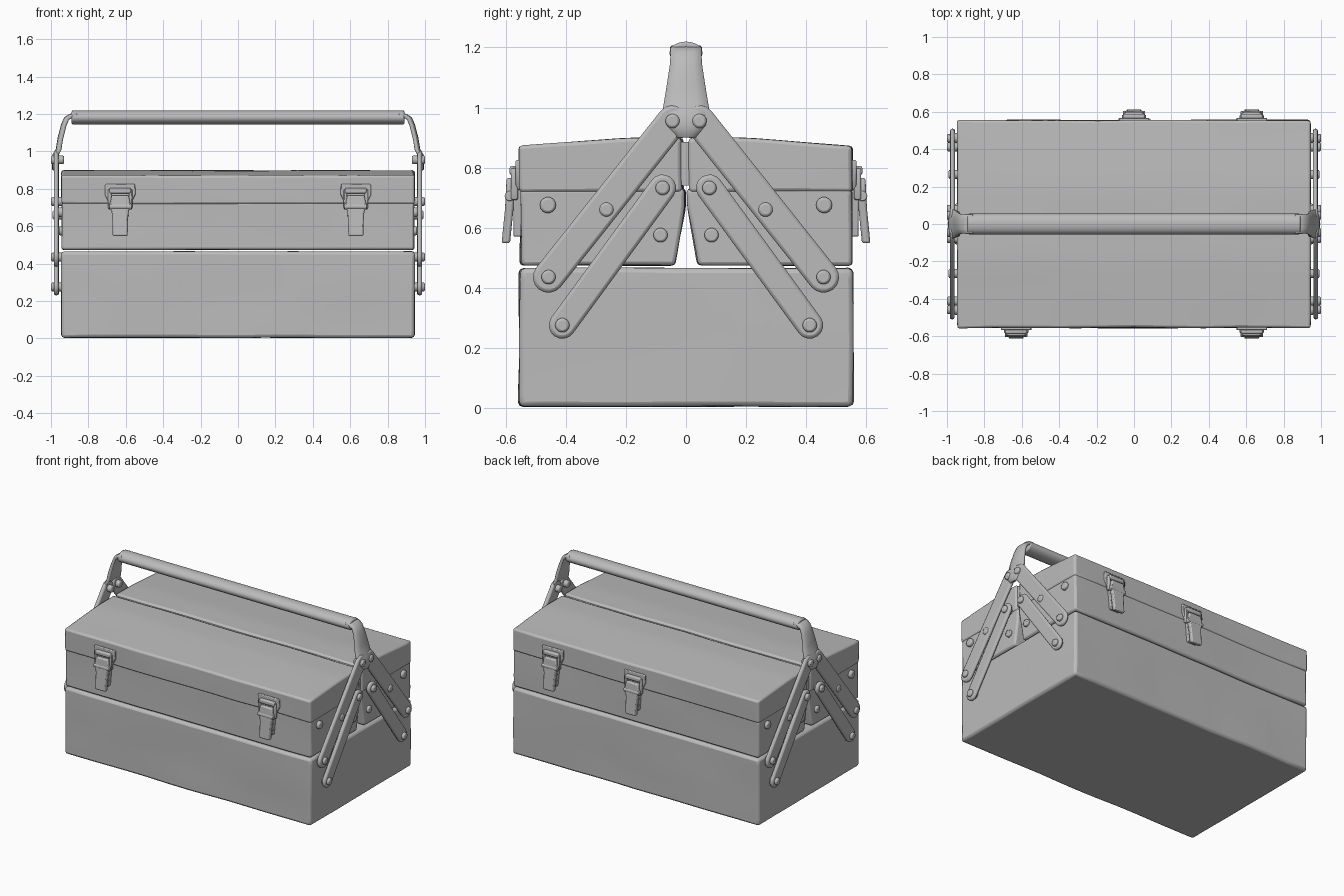
import bpy, bmesh, math
from mathutils import Vector, noise

if "Cube" in bpy.data.objects:
    bpy.data.objects.remove(bpy.data.objects["Cube"])

steel = bpy.data.materials.new("grey steel")
steel.diffuse_color = (0.5, 0.5, 0.5, 1)
steel.use_nodes = True
steel.node_tree.nodes["Principled BSDF"].inputs["Base Color"].default_value = steel.diffuse_color


def finish(name, bm, bevel=0.0, segments=2, solidify=0.0):
    """Turn a bmesh into a smooth shaded, optionally bevelled object."""
    bmesh.ops.recalc_face_normals(bm, faces=bm.faces[:])
    me = bpy.data.meshes.new(name)
    bm.to_mesh(me)
    bm.free()
    me.materials.append(steel)
    ob = bpy.data.objects.new(name, me)
    bpy.context.collection.objects.link(ob)
    if solidify:
        m = ob.modifiers.new("thickness", 'SOLIDIFY')
        m.thickness, m.offset = solidify, 0
    if bevel:
        m = ob.modifiers.new("edges", 'BEVEL')
        m.width, m.segments, m.limit_method = bevel, segments, 'ANGLE'
        m.angle_limit = math.radians(45)
    bpy.ops.object.select_all(action='DESELECT')
    bpy.context.view_layer.objects.active = ob
    ob.select_set(True)
    bpy.ops.object.shade_smooth_by_angle(angle=math.radians(40))
    return ob


def box_mesh(lo, hi, cuts=0):
    bm = bmesh.new()
    bmesh.ops.create_cube(bm, size=1)
    if cuts:
        bmesh.ops.subdivide_edges(bm, edges=bm.edges[:], cuts=cuts, use_grid_fill=True)
    for v in bm.verts:
        v.co = Vector([a + (b - a) * (t + 0.5) for a, b, t in zip(lo, hi, v.co)])
    return bm


def dent(bm, amount=0.006):
    """Push the sheet metal about a little, as if worn."""
    for v in bm.verts:
        n = noise.noise_vector(v.co * 3.1 + Vector((4.3, 1.7, 2.9)))
        v.co += Vector((n.x * 0.5, n.y, n.z * 0.5)) * amount


def prism(name, outline, axis, lo, hi, bevel=0.0):
    """Extrude a 2D outline along x (outline = y,z) or y (outline = x,z)."""
    put = (lambda p, t: (t, p[0], p[1])) if axis == 'x' else (lambda p, t: (p[0], t, p[1]))
    bm = bmesh.new()
    a = [bm.verts.new(put(p, lo)) for p in outline]
    b = [bm.verts.new(put(p, hi)) for p in outline]
    bm.faces.new(a)
    bm.faces.new(b)
    for i in range(len(a)):
        j = (i + 1) % len(a)
        bm.faces.new((a[i], a[j], b[j], b[i]))
    return finish(name, bm, bevel)


def capsule(p, q, r, n=8):
    """Outline of a bar with round ends from p to q."""
    ang = math.atan2(q[1] - p[1], q[0] - p[0])
    pts = []
    for c, start in ((q, ang - math.pi / 2), (p, ang + math.pi / 2)):
        for i in range(n + 1):
            t = start + math.pi * i / n
            pts.append((c[0] + r * math.cos(t), c[1] + r * math.sin(t)))
    return pts


def disc(c, r, n=14):
    return [(c[0] + r * math.cos(2 * math.pi * i / n),
             c[1] + r * math.sin(2 * math.pi * i / n)) for i in range(n)]


# Lower body
bm = box_mesh((-0.945, -0.555, 0.004), (0.945, 0.555, 0.465), 11)
dent(bm)
finish("lower_body", bm, 0.016)

# Two upper trays and two lids, one pair on each half
for s, side in ((-1, "front"), (1, "back")):
    bm = box_mesh((-0.942, 0.0, 0.474), (0.942, 0.552, 0.73), 9)
    for v in bm.verts:
        # the inner walls part towards the bottom
        gap = 0.004 + 0.036 * max(0, (0.67 - v.co.z) / 0.2)
        v.co.y = gap + v.co.y * (0.552 - gap) / 0.552
        v.co.y *= s
    dent(bm)
    finish(side + "_tray", bm, 0.012)

    bm = box_mesh((-0.945, 0.012, 0.718), (0.945, 0.555, 0.872), 9)
    for v in bm.verts:
        # the lid rises gently to the middle
        rise = min(1, (0.555 - v.co.y) / 0.36)
        v.co.z += 0.027 * rise * (v.co.z - 0.718) / 0.154
        v.co.y *= s
    dent(bm)
    finish(side + "_lid", bm, 0.012)

# Sunken strip that closes the slit between the lids
finish("centre_strip", box_mesh((-0.935, -0.02, 0.74), (0.935, 0.02, 0.885)))

# Handle bar
bm = bmesh.new()
bmesh.ops.create_cone(bm, cap_ends=True, segments=28, radius1=0.055, radius2=0.055, depth=1.78)
for v in bm.verts:
    x, y, z = v.co
    v.co = (z, y, 1.182 + x * 0.68)
finish("handle_bar", bm, 0.008)

for s, side in ((1, "right"), (-1, "left")):
    # Curved bracket from the arms up to the handle: x, z, half width
    stations = [(0.984, 0.90, 0.03), (0.986, 0.94, 0.065), (0.982, 0.98, 0.078),
                (0.965, 1.01, 0.073), (0.955, 1.07, 0.063), (0.937, 1.14, 0.052),
                (0.922, 1.175, 0.05), (0.90, 1.19, 0.052), (0.87, 1.197, 0.052)]
    bm = bmesh.new()
    rows = [[bm.verts.new((s * (x - 0.012 * abs(k) ** 2), w * k, z))
             for k in (-1, -0.5, 0, 0.5, 1)] for x, z, w in stations]
    for a, b in zip(rows, rows[1:]):
        for i in range(4):
            bm.faces.new((a[i], a[i + 1], b[i + 1], b[i]))
    finish(side + "_handle_bracket", bm, 0.004, 1, solidify=0.02)

    # Folding arms and their pivots
    for f, half in ((-1, "front"), (1, "back")):
        arms = (("long", (0.458, 0.435), (0.045, 0.955), 0.052),
                ("short", (0.412, 0.275), (0.078, 0.732), 0.045))
        for kind, p, q, r in arms:
            p, q = (f * p[0], p[1]), (f * q[0], q[1])
            x0 = 0.957 if f > 0 else 0.959
            prism(f"{side}_{half}_{kind}_arm", capsule(p, q, r), 'x',
                  s * x0, s * (x0 + 0.026), 0.011)
            for end, c in (("lower", p), ("upper", q)):
                prism(f"{side}_{half}_{kind}_{end}_pivot", disc(c, 0.024), 'x',
                      s * 0.93, s * 1.0, 0.008)
        # Stud halfway along the long arm
        prism(f"{side}_{half}_arm_stud", disc((f * 0.265, 0.66), 0.024), 'x',
              s * 0.93, s * 0.992, 0.008)
        # Stud on the end of the tray
        prism(f"{side}_{half}_tray_stud", disc((f * 0.46, 0.675), 0.027), 'x',
              s * 0.93, s * 0.962, 0.008)
        prism(f"{side}_{half}_inner_stud", disc((f * 0.085, 0.575), 0.024), 'x',
              s * 0.93, s * 0.958, 0.007)

# Latches: two on the front, a centre and a side one on the back
for i, (x, f) in enumerate(((-0.63, -1), (0.63, -1), (0.0, 1), (0.63, 1))):
    n = f"latch_{i + 1}_"

    def at(pts):
        return [(x + a, b) for a, b in pts]

    # Mounting plate with a folded top
    prism(n + "plate", at([(-0.082, 0.77), (-0.06, 0.725), (0.06, 0.725), (0.082, 0.77),
                           (0.08, 0.825), (-0.08, 0.825)]), 'y', f * 0.545, f * 0.568, 0.005)
    prism(n + "hook", at([(-0.058, 0.775), (0.058, 0.775), (0.058, 0.805), (-0.058, 0.805)]),
          'y', f * 0.56, f * 0.588, 0.008)
    # Wire loop between hook and lever
    for k in (-1, 1):
        prism(n + ("left" if k < 0 else "right") + "_wire",
              at(capsule((k * 0.056, 0.70), (k * 0.056, 0.79), 0.009, 4)),
              'y', f * 0.56, f * 0.583, 0.005)
    # Back plate on the tray and the tapered lever
    prism(n + "base", at([(-0.036, 0.57), (0.036, 0.57), (0.05, 0.73), (-0.05, 0.73)]),
          'y', f * 0.545, f * 0.575, 0.005)
    lever = prism(n + "lever", at([(-0.04, 0.548), (0.04, 0.548), (0.043, 0.66), (0.055, 0.72),
                                   (0.045, 0.765), (-0.045, 0.765), (-0.055, 0.72),
                                   (-0.043, 0.66)]), 'y', f * 0.57, f * 0.598, 0.007)
    for v in lever.data.vertices:
        # the lever leans outwards below
        v.co.y += f * 0.016 * (0.71 - v.co.z) / 0.16 if v.co.z < 0.71 else 0
    # Pivot pin across the lever
    prism(n + "pin", disc((f * 0.587, 0.705), 0.017), 'x', x - 0.06, x + 0.06, 0.004)
